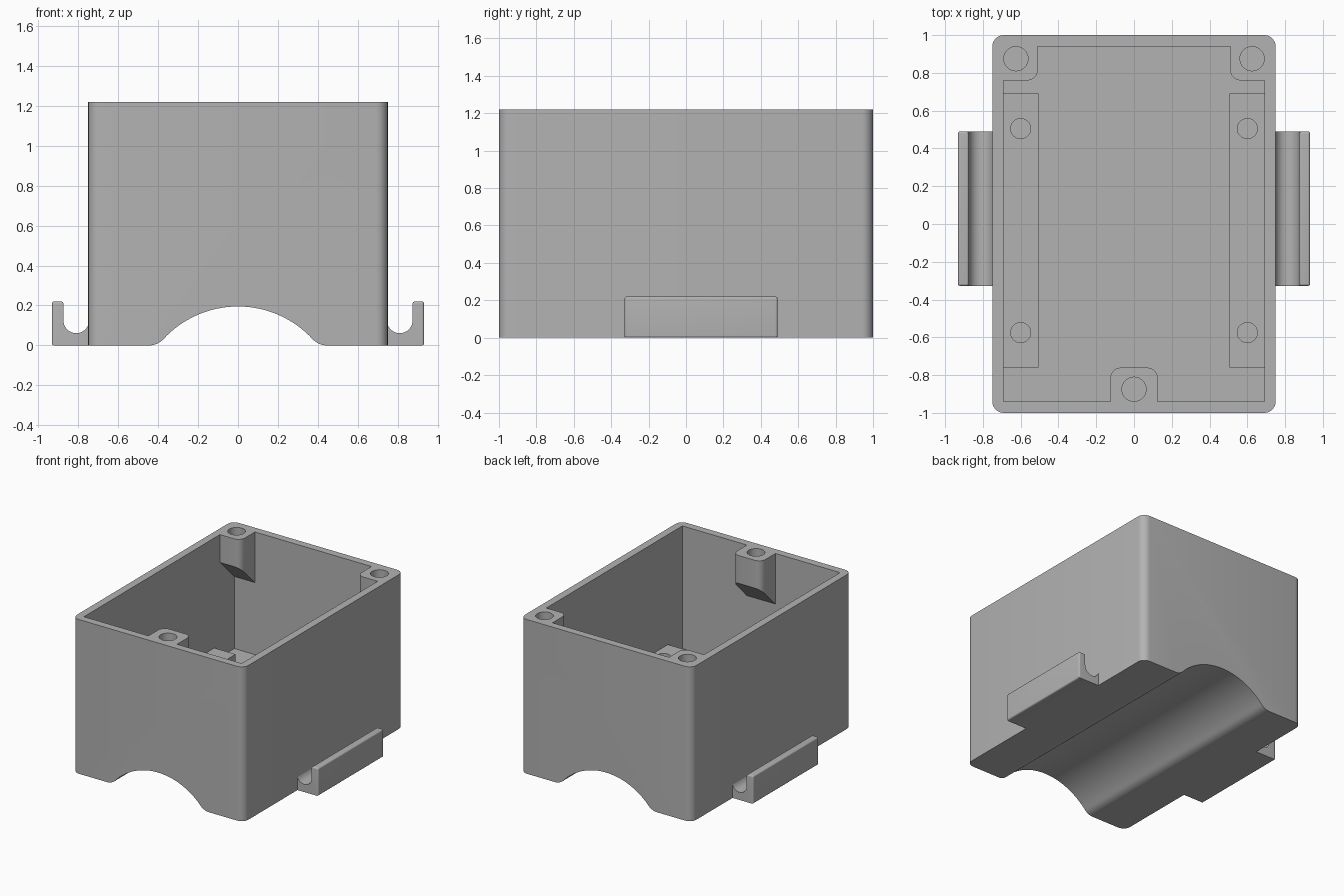
import bpy, bmesh, math
from mathutils import Vector

if "Cube" in bpy.data.objects:
    bpy.data.objects.remove(bpy.data.objects["Cube"], do_unlink=True)

grey = bpy.data.materials.new("plain grey")
grey.use_nodes = True
colour = (0.45, 0.45, 0.45, 1)
grey.diffuse_color = colour
grey.node_tree.nodes["Principled BSDF"].inputs["Base Color"].default_value = colour


def arc(cx, cz, r, start, end, n):
    """Points on an arc, angles in degrees."""
    angles = [math.radians(start + (end - start) * i / n) for i in range(n + 1)]
    return [(cx + r * math.cos(a), cz + r * math.sin(a)) for a in angles]


def prism(name, outline, axis, low, high, radius=0, rounded=None):
    """Extrude an outline along x, y or z, rounding the edges picked by a rule."""
    place = {"x": lambda a, b: (low, a, b),
             "y": lambda a, b: (a, low, b),
             "z": lambda a, b: (a, b, low)}[axis]
    bm = bmesh.new()
    base = bm.faces.new([bm.verts.new(place(a, b)) for a, b in outline])
    extruded = bmesh.ops.extrude_face_region(bm, geom=[base])
    move = Vector([high - low if axis == k else 0 for k in "xyz"])
    bmesh.ops.translate(bm, vec=move,
                        verts=[g for g in extruded["geom"] if isinstance(g, bmesh.types.BMVert)])
    bmesh.ops.recalc_face_normals(bm, faces=bm.faces)
    if rounded:
        edges = [e for e in bm.edges if rounded(e)]
        bmesh.ops.bevel(bm, geom=edges, offset=radius, segments=6, profile=0.5, affect="EDGES")
    mesh = bpy.data.meshes.new(name)
    bm.to_mesh(mesh)
    bm.free()
    mesh.materials.append(grey)
    obj = bpy.data.objects.new(name, mesh)
    bpy.context.collection.objects.link(obj)
    return obj


def box(name, x, y, z):
    return prism(name, [(x[0], y[0]), (x[1], y[0]), (x[1], y[1]), (x[0], y[1])], "z", *z)


def peg(x, y, r, z):
    return prism("hole_cutter", arc(x, y, r, 0, 352.5, 47), "z", *z)


def cut(obj, cutters):
    bpy.context.view_layer.objects.active = obj
    for cutter in cutters:
        cutter.hide_render = True
        mod = obj.modifiers.new("cut", "BOOLEAN")
        mod.operation, mod.solver, mod.object = "DIFFERENCE", "EXACT", cutter
        bpy.ops.object.modifier_apply(modifier=mod.name)


def upright(e):
    d = e.verts[1].co - e.verts[0].co
    return abs(d.x) + abs(d.y) < 1e-5


# Main shell: arched underside, rounded upright corners, open top
TOP, FLOOR = 1.22, 0.25
right_fillet = arc(0.446, 0.1, 0.1, 270, 223, 8)
arch = arc(0, -0.313, 0.508, 43, 137, 40)
left_fillet = [(-x, z) for x, z in reversed(right_fillet)]
outline = [(0.75, TOP), (0.75, 0)] + right_fillet + arch[1:-1] + left_fillet + [(-0.75, 0), (-0.75, TOP)]
shell = prism("shell", outline, "y", -1, 1, 0.06, upright)
cavity = box("cavity_cutter", (-0.69, 0.69), (-0.94, 0.94), (FLOOR, 1.5))
cut(shell, [cavity])
parts, cutters = [shell], [cavity]

# Screw holes
lid_holes = [peg(-0.625, 0.875, 0.064, (0.96, 1.5)),
             peg(0.625, 0.875, 0.064, (0.96, 1.5)),
             peg(0, -0.875, 0.064, (0.96, 1.5))]
ledge_holes = [peg(s * 0.6, y, 0.053, (0.1, 0.6)) for s in (-1, 1) for y in (-0.575, 0.505)]
cut(shell, ledge_holes)
cutters += lid_holes + ledge_holes

# Mounting ledges along the floor
for side, s in (("left", 1), ("right", -1)):
    ledge = box(side + "_ledge", sorted((s * 0.505, s * 0.69)), (-0.76, 0.69), (FLOOR, 0.35))
    cut(ledge, [h for h in ledge_holes if h.data.vertices[0].co.x * s > 0])
    parts.append(ledge)

# Lid screw bosses with sloped undersides
for name, x0, x1, s, hole in (("back_right_boss", -0.69, -0.51, 1, 0),
                              ("back_left_boss", 0.51, 0.69, 1, 1),
                              ("front_boss", -0.125, 0.125, -1, 2)):
    profile = [(s * 0.94, TOP), (s * 0.76, TOP), (s * 0.76, 1.0), (s * 0.94, 0.82)]
    boss = prism(name, profile, "x", x0, x1, 0.055,
                 lambda e: upright(e) and abs(e.verts[0].co.y) < 0.8 and abs(e.verts[0].co.x) < 0.6)
    cut(boss, [lid_holes[hole]])
    parts.append(boss)

# Side clips: outer lip and rounded channel
channel = arc(0.81, 0.125, 0.064, 360, 200, 16)
clip_outline = [(0.75, 0), (0.932, 0), (0.932, 0.22), (0.874, 0.22)] + channel + [(0.75, 0.103)]
for side, s in (("left", 1), ("right", -1)):
    clip = prism(side + "_clip", [(s * x, z) for x, z in clip_outline], "y", -0.328, 0.49, 0.012,
                 lambda e: all(abs(v.co.x) > 0.93 or v.co.z > 0.21 for v in e.verts))
    parts.append(clip)

for cutter in cutters:
    bpy.data.objects.remove(cutter, do_unlink=True)

# Smooth the curves and keep the corners crisp
bpy.ops.object.select_all(action="DESELECT")
for part in parts:
    part.select_set(True)
bpy.context.view_layer.objects.active = shell
bpy.ops.object.shade_smooth_by_angle(angle=math.radians(30))
